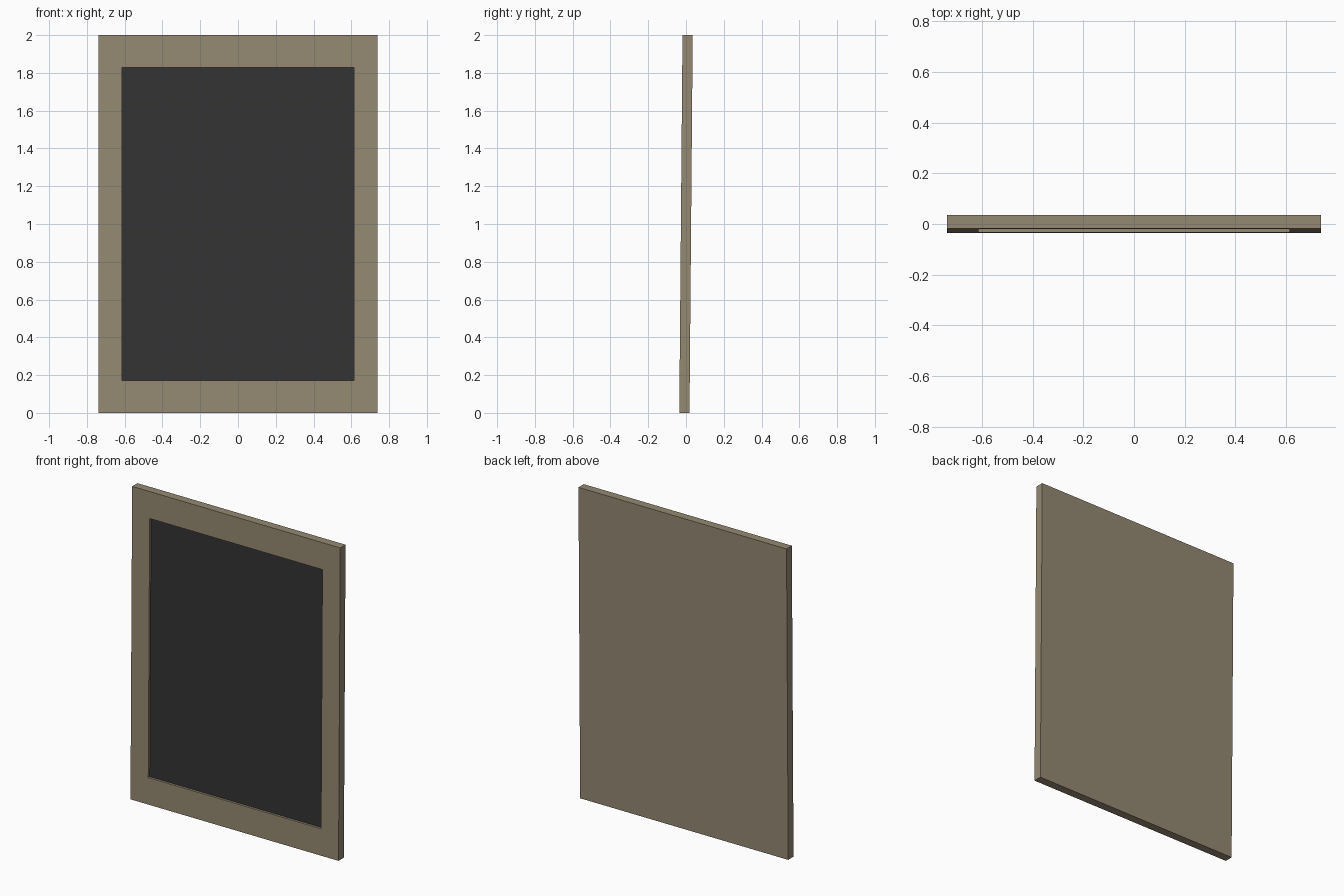
import bpy, bmesh

if "Cube" in bpy.data.objects:
    bpy.data.objects.remove(bpy.data.objects["Cube"])

W, H = 1.476, 2.0          # outer size
T, LEAN = 0.054, 0.017     # thickness, backward lean over the full height
BORDER_X, BORDER_Z = 0.125, 0.172
DEPTH = 0.015              # recess of the dark panel


def material(name, color):
    m = bpy.data.materials.new(name)
    m.diffuse_color = (*color, 1)
    m.use_nodes = True
    m.node_tree.nodes["Principled BSDF"].inputs["Base Color"].default_value = m.diffuse_color
    return m


def point(x, depth, z):
    """Position measured from the leaning front face."""
    return (x, -(T + LEAN) / 2 + depth + LEAN * z / H, z)


def rectangle(bm, bx, bz, depth):
    x = W / 2 - bx
    return [bm.verts.new(point(px, depth, pz)) for px, pz in
            ((-x, bz), (x, bz), (x, H - bz), (-x, H - bz))]


def finish(bm, name, mat):
    mesh = bpy.data.meshes.new(name)
    bm.to_mesh(mesh)
    bm.free()
    mesh.materials.append(mat)
    bpy.context.collection.objects.link(bpy.data.objects.new(name, mesh))


# Frame: back sheet, outer sides, front border and recess walls
bm = bmesh.new()
loops = [rectangle(bm, 0, 0, T), rectangle(bm, 0, 0, 0),
         rectangle(bm, BORDER_X, BORDER_Z, 0),
         rectangle(bm, BORDER_X, BORDER_Z, DEPTH)]
bm.faces.new(loops[0][::-1])
for a, b in zip(loops, loops[1:]):
    for i in range(4):
        j = (i + 1) % 4
        bm.faces.new((a[i], a[j], b[j], b[i]))
finish(bm, "frame", material("frame_tan", (0.30, 0.25, 0.17)))

# Dark panel closing the recess
bm = bmesh.new()
bm.faces.new(rectangle(bm, BORDER_X, BORDER_Z, DEPTH))
finish(bm, "panel", material("panel_dark", (0.033, 0.033, 0.033)))
